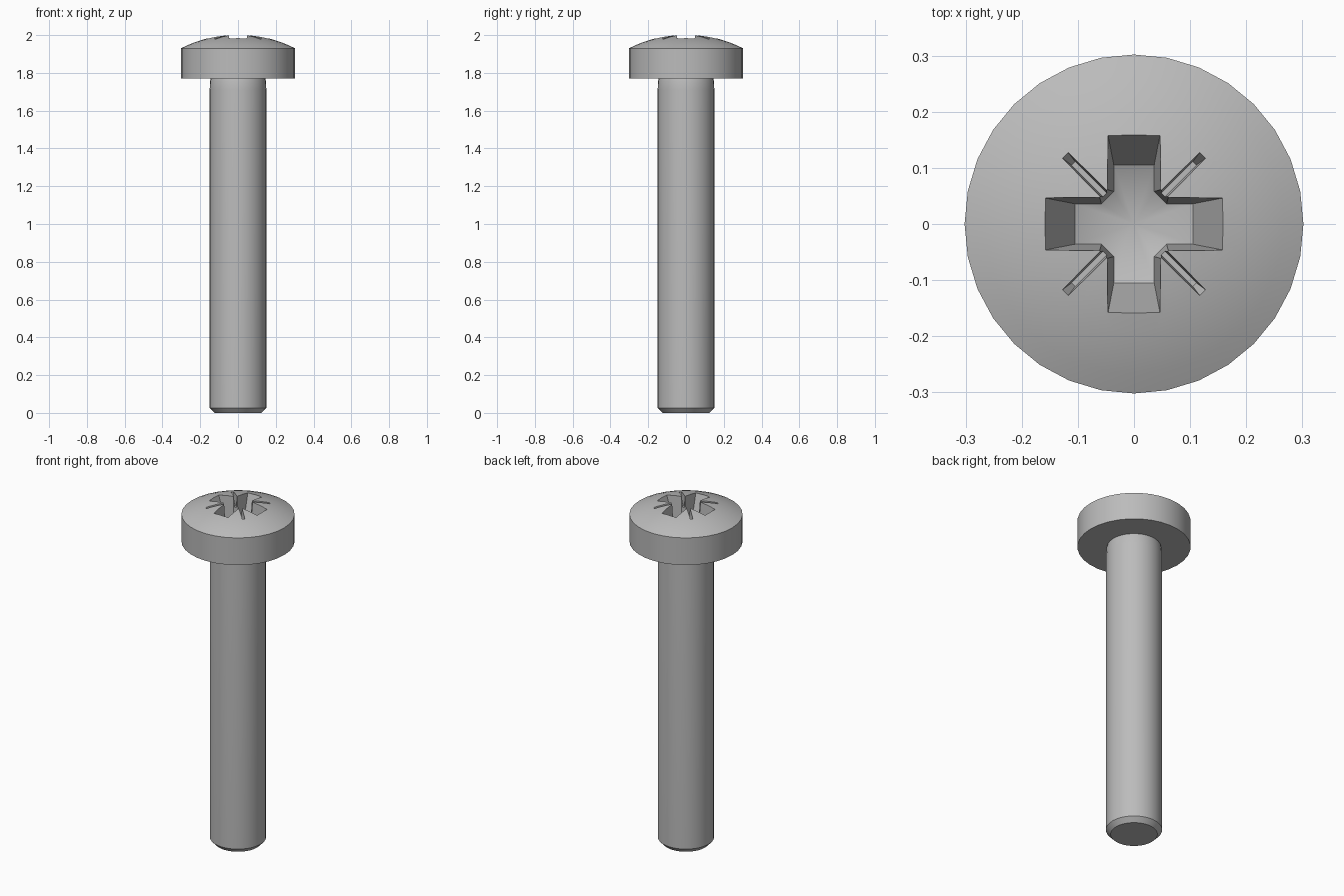
import bpy, bmesh, math
from mathutils import Matrix

cube = bpy.data.objects.get("Cube")
if cube:
    bpy.data.objects.remove(cube, do_unlink=True)

steel = bpy.data.materials.new("grey steel")
steel.use_nodes = True
STEEL = (0.5, 0.5, 0.5, 1)
steel.diffuse_color = STEEL
steel.node_tree.nodes["Principled BSDF"].inputs["Base Color"].default_value = STEEL


def make_object(name, bm):
    bmesh.ops.recalc_face_normals(bm, faces=bm.faces)
    mesh = bpy.data.meshes.new(name)
    bm.to_mesh(mesh)
    bm.free()
    mesh.materials.append(steel)
    obj = bpy.data.objects.new(name, mesh)
    bpy.context.collection.objects.link(obj)
    return obj


def lathe(name, profile, steps=32):
    """Revolve an (r, z) profile that starts and ends on the axis."""
    bm = bmesh.new()
    verts = [bm.verts.new((r, 0, z)) for r, z in profile]
    edges = [bm.edges.new(pair) for pair in zip(verts, verts[1:])]
    bmesh.ops.spin(bm, geom=verts + edges, cent=(0, 0, 0), axis=(0, 0, 1),
                   angle=math.tau, steps=steps, use_merge=False)
    bmesh.ops.remove_doubles(bm, verts=bm.verts, dist=0.0001)
    return make_object(name, bm)


def cut(target, cutter):
    cutter.hide_render = True
    mod = target.modifiers.new("cut", 'BOOLEAN')
    mod.operation = 'DIFFERENCE'
    mod.solver = 'EXACT'
    mod.object = cutter
    bpy.context.view_layer.objects.active = target
    bpy.ops.object.modifier_apply(modifier=mod.name)
    bpy.data.objects.remove(cutter, do_unlink=True)


# Shank with chamfered tip, flat-bottomed head and domed crown
HEAD_R, RIM_Z, APEX_Z = 0.302, 1.93, 2.003
rise = APEX_Z - RIM_Z
ball = (HEAD_R ** 2 + rise ** 2) / (2 * rise)
rim_angle = math.asin(HEAD_R / ball)
dome = [(ball * math.sin(a), APEX_Z - ball * (1 - math.cos(a)))
        for a in (rim_angle * (1 - i / 8) for i in range(9))]
shank = [(0, 0), (0.125, 0), (0.15, 0.027), (0.15, 1.71), (0.148, 1.755), (0.144, 1.77)]
screw = lathe("screw", shank + [(HEAD_R, 1.77)] + dome)


# Tapered cross recess with a conical floor
def cross_outline(length, half, corner):
    quarter = [(length, half), (corner, half), (half, corner), (half, length)]
    points = []
    for _ in range(4):
        points += quarter
        quarter = [(-y, x) for x, y in quarter]
    return points


FLOOR_Z, SLOPE = 1.79, 0.45
bm = bmesh.new()
low = [bm.verts.new((x, y, FLOOR_Z + SLOPE * math.hypot(x, y)))
       for x, y in cross_outline(0.105, 0.036, 0.058)]
high = [bm.verts.new((x, y, 2.05)) for x, y in cross_outline(0.183, 0.051, 0.062)]
tip = bm.verts.new((0, 0, FLOOR_Z))
bm.faces.new(high)
for i in range(len(low)):
    j = (i + 1) % len(low)
    bm.faces.new((low[i], low[j], high[j], high[i]))
    bm.faces.new((low[j], low[i], tip))
cut(screw, make_object("cross_cutter", bm))

# Four thin diagonal ticks between the arms
bm = bmesh.new()
for k in range(4):
    turn = Matrix.Rotation(math.radians(45 + 90 * k), 4, 'Z')
    tick = bmesh.ops.create_cube(bm, size=1)["verts"]
    for v in tick:
        top = v.co.z > 0
        outer = (0.195 if top else 0.153)
        v.co.x = outer if v.co.x > 0 else 0.05
        v.co.y *= 0.02 if top else 0.009
        v.co.z = 2.03 if top else 1.935
    bmesh.ops.transform(bm, matrix=turn, verts=tick)
cut(screw, make_object("tick_cutter", bm))

# Smooth the round surfaces and keep the machined edges crisp
bpy.ops.object.select_all(action='DESELECT')
screw.select_set(True)
bpy.context.view_layer.objects.active = screw
bpy.ops.object.shade_smooth_by_angle(angle=math.radians(30))
